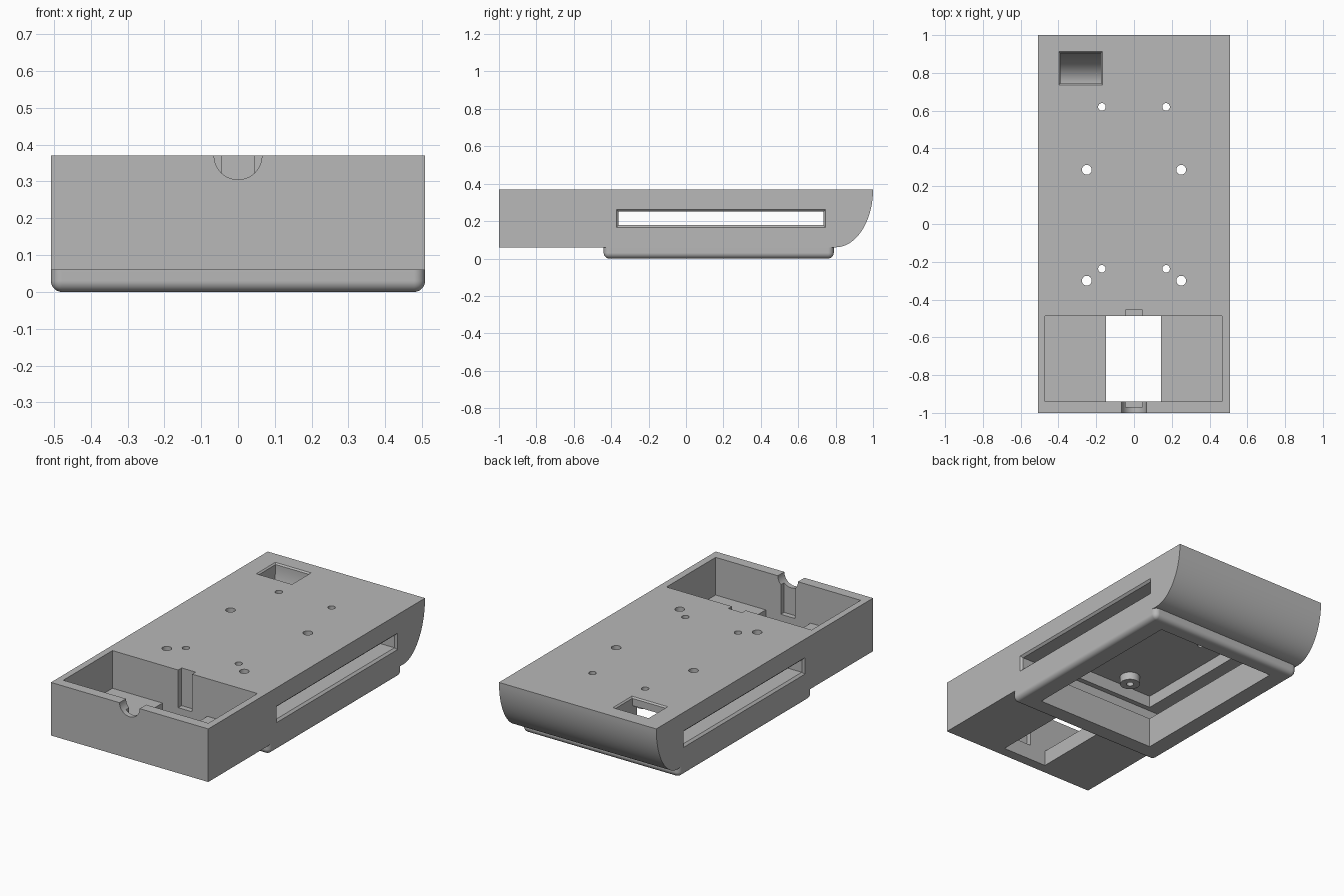
import bpy
import bmesh
from math import cos, sin, pi, radians
from mathutils import Matrix

cube = bpy.data.objects.get("Cube")
if cube:
    bpy.data.objects.remove(cube, do_unlink=True)

grey = bpy.data.materials.new("plain_grey")
grey.use_nodes = True
colour = (0.48, 0.48, 0.48, 1)
grey.diffuse_color = colour
grey.node_tree.nodes["Principled BSDF"].inputs["Base Color"].default_value = colour


def finish(name, bm):
    bmesh.ops.recalc_face_normals(bm, faces=bm.faces)
    mesh = bpy.data.meshes.new(name)
    bm.to_mesh(mesh)
    bm.free()
    mesh.materials.append(grey)
    obj = bpy.data.objects.new(name, mesh)
    bpy.context.collection.objects.link(obj)
    return obj


def box(name, x, y, z, bevel=0):
    """Box from (min, max) ranges; bevel rounds every edge below the top."""
    bm = bmesh.new()
    bmesh.ops.create_cube(bm, size=1)
    for v in bm.verts:
        v.co = [r[0] if c < 0 else r[1] for c, r in zip(v.co, (x, y, z))]
    if bevel:
        edges = [e for e in bm.edges if min(v.co.z for v in e.verts) < z[1]]
        bmesh.ops.bevel(bm, geom=edges, offset=bevel, segments=8,
                        profile=0.5, affect='EDGES', clamp_overlap=True)
    return finish(name, bm)


def prism(name, points, x0, x1):
    """Side profile (y, z) pushed along x."""
    bm = bmesh.new()
    face = bm.faces.new([bm.verts.new((x0, y, z)) for y, z in points])
    out = bmesh.ops.extrude_face_region(bm, geom=[face])["geom"]
    for v in out:
        if isinstance(v, bmesh.types.BMVert):
            v.co.x = x1
    return finish(name, bm)


def cylinder(name, centre, radius, depth, along_y=False):
    bm = bmesh.new()
    turn = Matrix.Rotation(pi / 2, 4, 'X') if along_y else Matrix()
    bmesh.ops.create_cone(bm, cap_ends=True, segments=40, radius1=radius,
                          radius2=radius, depth=depth,
                          matrix=Matrix.Translation(centre) @ turn)
    return finish(name, bm)


def flare(name, axis, at, sign, a, b, grow=0.012):
    """Chamfer cutter around a rectangular mouth on a flat outer face."""
    bm = bmesh.new()
    bmesh.ops.create_cube(bm, size=1)
    u, w = [i for i in range(3) if i != axis]
    for v in bm.verts:
        outer = v.co[axis] * sign > 0
        g = grow * 1.5 if outer else 0
        pu = a[0] - g if v.co[u] < 0 else a[1] + g
        pw = b[0] - g if v.co[w] < 0 else b[1] + g
        v.co[axis] = at + sign * (grow * 0.5 if outer else -grow)
        v.co[u], v.co[w] = pu, pw
    return finish(name, bm)


def combine(target, other, operation):
    mod = target.modifiers.new("join", 'BOOLEAN')
    mod.operation, mod.solver, mod.object = operation, 'EXACT', other
    bpy.context.view_layer.objects.active = target
    bpy.ops.object.modifier_apply(modifier=mod.name)
    bpy.data.objects.remove(other, do_unlink=True)


def arc(cy, cz, ry, rz, steps=24):
    """Quarter ellipse from its lowest point round to its back."""
    return [(cy + ry * sin(t * pi / 2 / steps), cz - rz * cos(t * pi / 2 / steps))
            for t in range(steps + 1)]


W, TOP, BASE = 0.508, 0.37, 0.06

# Main case with a curved back end, and the rounded rim beneath it
case = prism("case", [(-1, TOP), (-1, BASE)] + arc(0.8, TOP, 0.2, TOP - BASE), -W, W)
combine(case, box("rim", (-W, W), (-0.44, 0.79), (0, 0.15), 0.03), 'UNION')

# Underside cavity and front compartment with its floor opening
slot_y, slot_z = (-0.36, 0.735), (0.178, 0.25)
cuts = [
    box("cavity", (-0.39, 0.39), (-0.33, 0.70), (-0.1, 0.32)),
    box("compartment", (-0.47, 0.467), (-0.94, -0.487), (0.15, 0.5)),
    box("floor_opening", (-0.147, 0.143), (-0.94, -0.487), (-0.1, 0.2)),
    box("rear_groove", (-0.045, 0.045), (-0.5, -0.455), (0.15, 0.5)),
    box("front_groove", (-0.045, 0.045), (-0.97, -0.93), (0.15, 0.5)),
    cylinder("cable_notch", (0, -0.98, TOP), 0.065, 0.12, True),
    box("side_slot", (-0.7, 0.7), slot_y, slot_z),
]
for side in (-1, 1):
    cuts.append(flare("slot_mouth", 0, side * W, side, slot_y, slot_z))

# Curved duct from the top window into the cavity
win_x, win_y = (-0.39, -0.175), (0.745, 0.905)
duct = [(0.65, 0.12)] + arc(0.745, 0.36, 0.16, 0.24)
duct += [(0.905, 0.45), (0.745, 0.45), (0.745, 0.32), (0.65, 0.32)]
cuts.append(prism("duct", duct, *win_x))
cuts.append(flare("window_mouth", 2, TOP, 1, win_x, win_y, 0.008))
for cut in cuts:
    combine(case, cut, 'DIFFERENCE')

# Mounting bosses and screw holes
small = [(sx * 0.17, y) for sx in (-1, 1) for y in (-0.237, 0.62)]
large = [(sx * 0.25, y) for sx in (-1, 1) for y in (-0.30, 0.287)]
for x, y in small:
    combine(case, cylinder("boss", (x, y, 0.305), 0.055, 0.06), 'UNION')
for spots, radius in ((small, 0.02), (large, 0.026)):
    for x, y in spots:
        combine(case, cylinder("hole", (x, y, 0.35), radius, 0.3), 'DIFFERENCE')

# Smooth curves with crisp edges
bpy.ops.object.select_all(action='DESELECT')
case.select_set(True)
bpy.context.view_layer.objects.active = case
bpy.ops.object.shade_smooth_by_angle(angle=radians(30))
weighted = case.modifiers.new("even_shading", 'WEIGHTED_NORMAL')
weighted.keep_sharp = True
